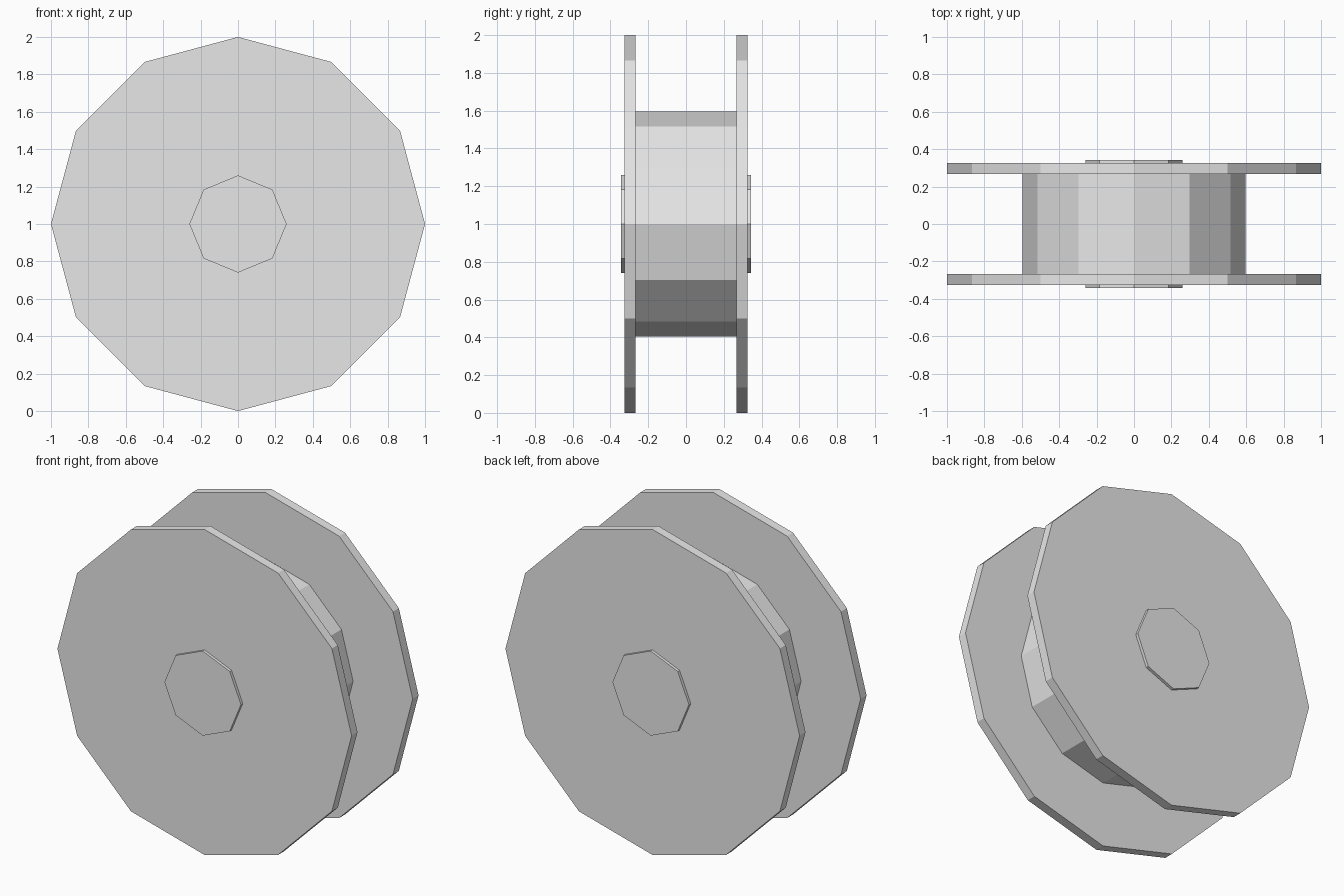
import bpy
import math

cube = bpy.data.objects.get("Cube")
if cube:
    bpy.data.objects.remove(cube, do_unlink=True)

GREY = (0.8, 0.8, 0.8, 1.0)
grey = bpy.data.materials.new("plain_grey")
grey.use_nodes = True
grey.diffuse_color = GREY
grey.node_tree.nodes["Principled BSDF"].inputs["Base Color"].default_value = GREY


def disc(name, sides, radius, y_min, y_max):
    """Flat-sided cylinder lying along the y axis, centred at axle height."""
    bpy.ops.mesh.primitive_cylinder_add(
        vertices=sides, radius=radius, depth=y_max - y_min,
        location=(0, (y_min + y_max) / 2, 1), rotation=(math.pi / 2, 0, 0))
    part = bpy.context.object
    part.name = name
    part.data.materials.append(grey)
    return part


# Central drum between the flanges
disc("drum", 12, 0.595, -0.268, 0.268)

# Wide flanges at each end
disc("front_flange", 12, 1.0, -0.325, -0.268)
disc("back_flange", 12, 1.0, 0.268, 0.325)

# Octagonal axle, showing as a low boss on each flange
disc("axle", 8, 0.26, -0.343, 0.343)
